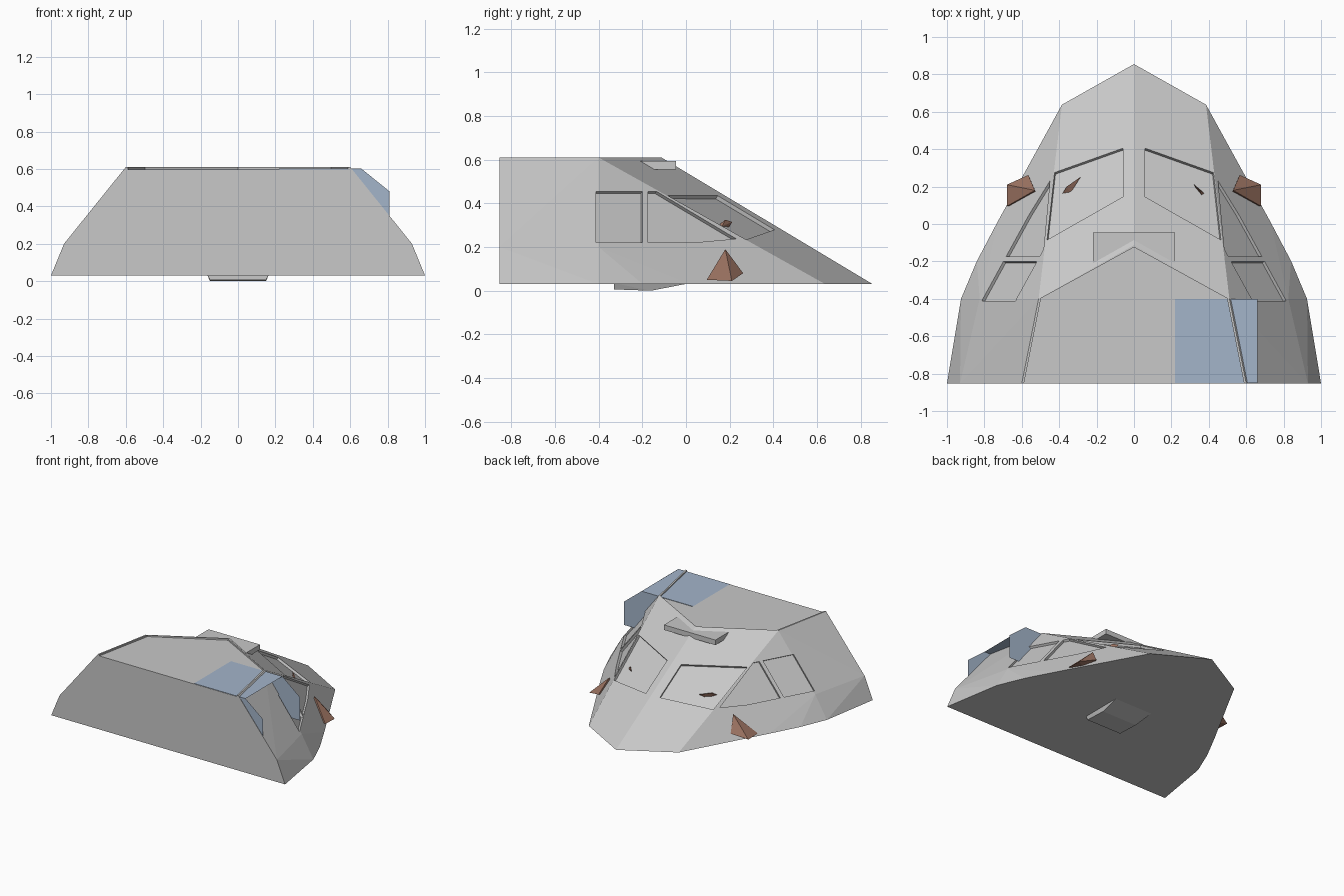
import bpy, bmesh
from mathutils import Vector

if "Cube" in bpy.data.objects:
    bpy.data.objects.remove(bpy.data.objects["Cube"])


def material(name, rgb):
    m = bpy.data.materials.new(name)
    m.diffuse_color = (*rgb, 1)
    m.use_nodes = True
    m.node_tree.nodes["Principled BSDF"].inputs["Base Color"].default_value = m.diffuse_color
    return m


GREY = material("hull grey", (0.58, 0.58, 0.58))
BLUE = material("panel blue", (0.37, 0.46, 0.59))
BROWN = material("spike brown", (0.33, 0.17, 0.12))


def finish(name, bm, mat):
    bmesh.ops.recalc_face_normals(bm, faces=bm.faces)
    me = bpy.data.meshes.new(name)
    bm.to_mesh(me)
    bm.free()
    me.materials.append(mat)
    ob = bpy.data.objects.new(name, me)
    bpy.context.collection.objects.link(ob)
    return ob


def hull(name, pts, mat):
    """Convex solid around a few points, with flat areas merged."""
    bm = bmesh.new()
    for p in pts:
        bm.verts.new(p)
    res = bmesh.ops.convex_hull(bm, input=bm.verts)
    loose = [v for v in bm.verts if not v.link_faces]
    bmesh.ops.delete(bm, geom=loose, context='VERTS')
    bmesh.ops.dissolve_limit(bm, angle_limit=0.01, verts=bm.verts, edges=bm.edges)
    return finish(name, bm, mat)


def prism(name, pts, n, out, depth):
    """Cutter: polygon swept from above the surface to a depth below it."""
    n = Vector(n).normalized()
    return hull(name, [Vector(p) + n * h for p in pts for h in (out, -depth)], GREY)


def flip(pts, s):
    return [(p[0] * s, p[1], p[2]) for p in pts]


# Faceted cabin hull
BACK, BASE, TOP = -0.853, 0.03, 0.61
half = [(0.385, 0.638, BASE), (0.503, 0.412, BASE), (0.727, 0.016, BASE),
        (0.84, -0.198, BASE), (0.925, -0.40, BASE), (1.0, BACK, BASE),
        (0.93, BACK, 0.20), (0.825, -0.40, 0.20),
        (0.60, BACK, TOP), (0.51, -0.40, TOP)]
body = hull("cabin_hull", half + flip(half, -1) +
            [(0, 0.855, BASE), (0, -0.1126, TOP)], GREY)

# Recessed windows: corners are laid on the nose slope and side slope
SIDE_N = (0.4264, 0.234, 0.3276)
FRONT_N = (0.338, 0.5994, 1.0)


def on_side(y, z):
    return ((0.3237 - 0.234 * y - 0.3276 * z) / 0.4264, y, z)


def on_front(x, y):
    return (x, y, TOP - 0.5994 * (y + 0.1126 + 0.5636 * x))


front_window = [on_front(*p) for p in
                [(0.06, 0.405), (0.425, 0.275), (0.465, -0.085), (0.06, 0.145)]]
rear_window = [on_side(*p) for p in
               [(-0.41, 0.455), (-0.20, 0.455), (-0.20, 0.222), (-0.41, 0.222)]]
side_window = [on_side(*p) for p in
               [(-0.175, 0.455), (-0.135, 0.455), (0.23, 0.238),
                (0.05, 0.222), (-0.175, 0.222)]]

cutters = []
for s in (1, -1):
    for label, pts, n in (("front_window", front_window, FRONT_N),
                          ("rear_window", rear_window, SIDE_N),
                          ("side_window", side_window, SIDE_N)):
        cutters.append(prism(label + "_cutter", flip(pts, s),
                             (n[0] * s, n[1], n[2]), 0.03, 0.018))

# Sunken roof, open at the flat end
roof = [(0.608, -0.95, TOP), (0.497, -0.397, TOP)]
cutters.append(prism("roof_cutter", roof + flip(roof, -1) + [(0, -0.124, TOP)],
                     (0, 0, 1), 0.03, 0.012))

bpy.context.view_layer.objects.active = body
for c in cutters:
    mod = body.modifiers.new("recess", 'BOOLEAN')
    mod.operation = 'DIFFERENCE'
    mod.solver = 'EXACT'
    mod.object = c
    c.hide_render = True
    bpy.ops.object.modifier_apply(modifier=mod.name)
for c in cutters:
    bpy.data.objects.remove(c)

# Visor above the windscreen
hull("visor", [(x, y, z) for x in (-0.22, 0.22) for y in (-0.28, -0.045)
               for z in (0.555, 0.594)], GREY)

# Belly wedge
hull("belly_block", [(s * x, y, z) for s in (1, -1) for x, y, z in
     [(0.165, -0.33, 0.035), (0.165, 0.02, 0.035), (0.15, -0.33, 0.006),
      (0.15, -0.16, 0.0)]], GREY)

# Open blue housing on one side: top plate and two end plates
bm = bmesh.new()
section = [(0.22, 0.601), (0.66, 0.601), (0.81, 0.48), (0.81, 0.30), (0.22, 0.30)]
ends = [[bm.verts.new((x, y, z)) for x, z in section] for y in (-0.85, -0.40)]
for e in ends:
    bm.faces.new(e)
bm.faces.new((ends[0][0], ends[0][1], ends[1][1], ends[1][0]))
finish("side_housing", bm, BLUE)

# Brown spikes breaking through the sides and windscreens
spike = [(0.53, 0.18, 0.19), (0.68, 0.095, 0.05), (0.68, 0.21, 0.045),
         (0.565, 0.262, 0.08), (0.50, 0.12, 0.05)]
for s, side in ((1, "right"), (-1, "left")):
    hull("spike_" + side, flip(spike, s), BROWN)
left_tip = [(-0.285, 0.252, 0.305), (-0.36, 0.20, 0.315), (-0.385, 0.158, 0.29),
            (-0.34, 0.165, 0.30), (-0.35, 0.18, 0.25)]
right_tip = [(0.32, 0.212, 0.315), (0.35, 0.18, 0.325), (0.375, 0.165, 0.295),
             (0.365, 0.15, 0.30), (0.34, 0.17, 0.25)]
hull("window_spike_left", left_tip, BROWN)
hull("window_spike_right", right_tip, BROWN)
